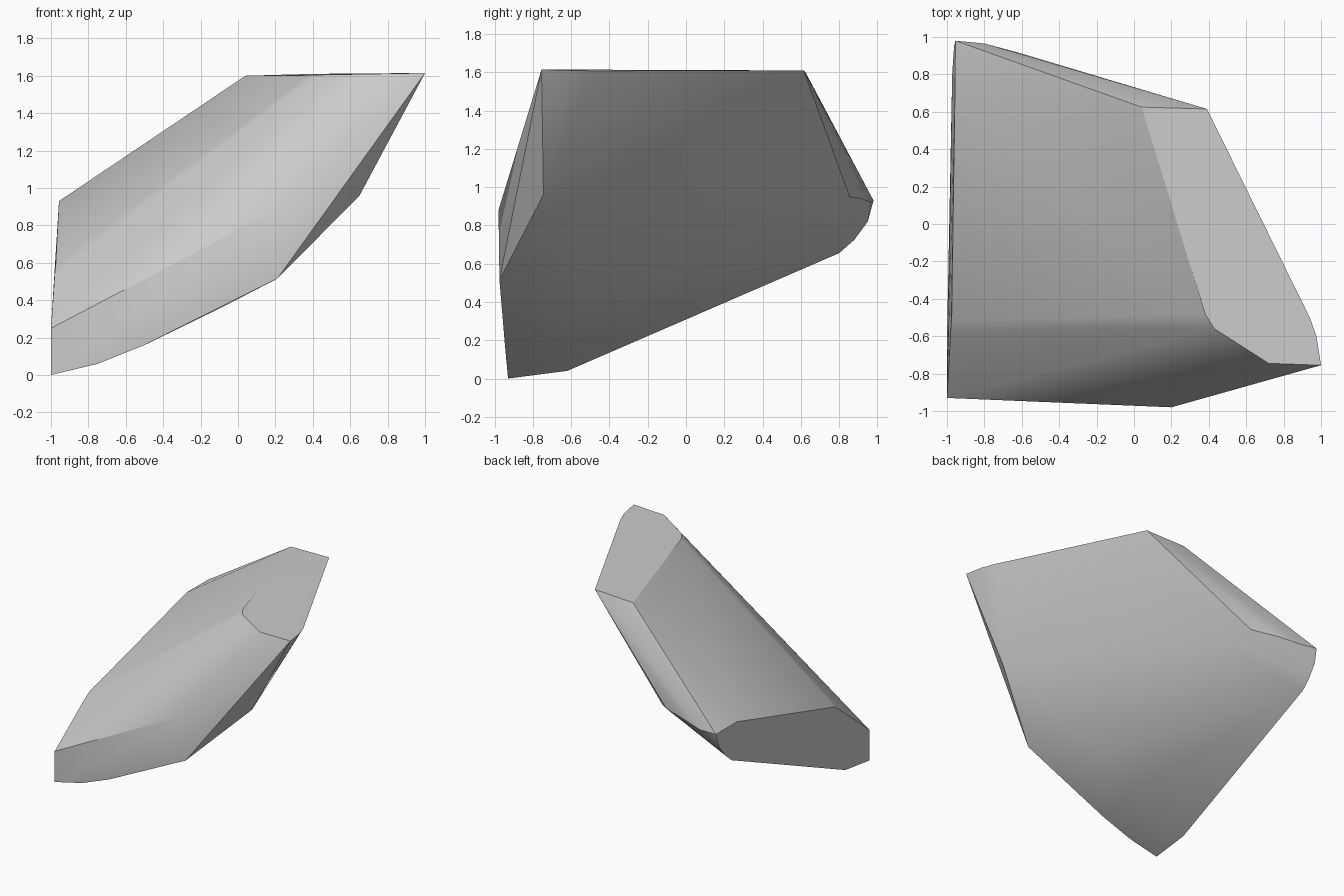
import bpy, bmesh

if "Cube" in bpy.data.objects:
    bpy.data.objects.remove(bpy.data.objects["Cube"])

# Corner points of a chiselled convex boulder, grouped by side
top = [(1, -.755, 1.615), (.975, -.6, 1.61), (.94, -.5, 1.608), (.39, .615, 1.61),
       (.04, .625, 1.60), (.38, -.48, 1.603), (.43, -.56, 1.605), (.72, -.745, 1.61)]
left = [(-.955, .98, .93), (-.957, .71, .93), (-.975, -.52, .585), (-.98, -.58, .54),
        (-1, -.93, .25), (-1, -.93, 0), (-1, -.62, .04), (-.972, .80, .655),
        (-.967, .88, .725), (-.962, .95, .82)]
front = [(.2, -.98, .88), (.21, -.975, .515), (-.75, -.935, .06), (-.5, -.945, .16),
         (.65, -.745, .96)]
back_bulge = [(-.8, .965, .92), (-.63, .92, .94), (-.42, .855, .95), (-.28, .70, .88)]
underside = [(-.09, -.5, .36), (-.45, -.6, .185)]

# Wrap the points in a convex shell
bm = bmesh.new()
for p in top + left + front + back_bulge + underside:
    bm.verts.new(p)
res = bmesh.ops.convex_hull(bm, input=bm.verts[:])
loose = [v for v in bm.verts if not v.link_faces]
bmesh.ops.delete(bm, geom=loose, context='VERTS')
bmesh.ops.recalc_face_normals(bm, faces=bm.faces[:])

mesh = bpy.data.meshes.new("boulder")
bm.to_mesh(mesh)
bm.free()
boulder = bpy.data.objects.new("boulder", mesh)
bpy.context.collection.objects.link(boulder)

# Soft shallow facets, crisp main edges
bpy.context.view_layer.objects.active = boulder
boulder.select_set(True)
bpy.ops.object.shade_smooth_by_angle(angle=0.52)
